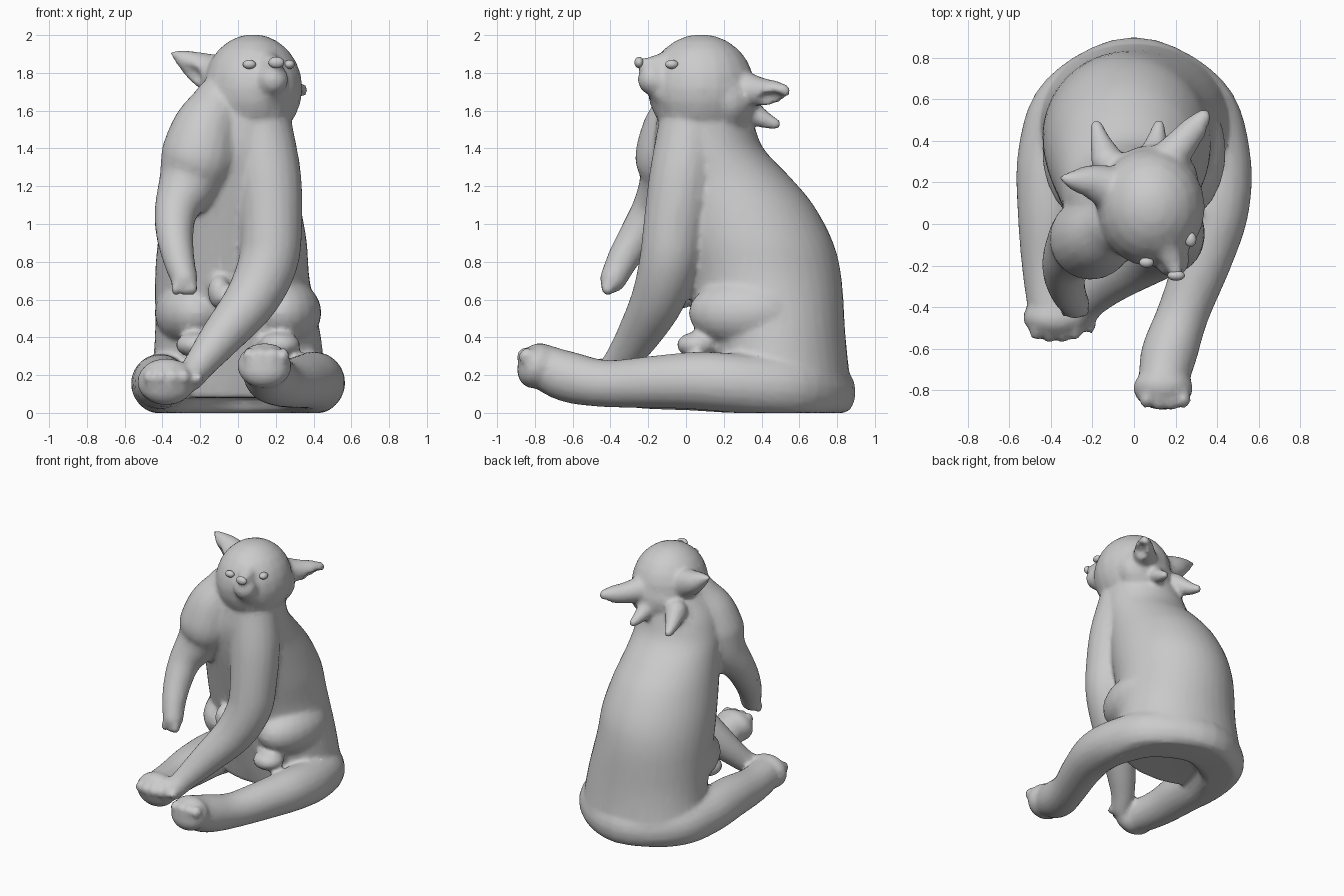
import bpy, bmesh, math
from mathutils import Vector, Matrix, Quaternion

if "Cube" in bpy.data.objects:
    bpy.data.objects.remove(bpy.data.objects["Cube"])

bm = bmesh.new()          # all body volumes, fused later by a voxel remesh
SEG = 20


def loft(target, rings):
    vs = [[target.verts.new(p) for p in r] for r in rings]
    n = len(rings[0])
    for a, b in zip(vs, vs[1:]):
        for i in range(n):
            j = (i + 1) % n
            target.faces.new((a[i], a[j], b[j], b[i]))
    target.faces.new(vs[0][::-1])
    target.faces.new(vs[-1])


def spline(pts, steps=5):
    """Catmull-Rom through tuples of any length."""
    p = [Vector(q) for q in pts]
    p = [p[0] * 2 - p[1]] + p + [p[-1] * 2 - p[-2]]
    out = []
    for i in range(1, len(p) - 2):
        a, b, c, d = p[i - 1:i + 3]
        for k in range(steps):
            t = k / steps
            out.append(0.5 * (2 * b + (c - a) * t + (2 * a - 5 * b + 4 * c - d) * t * t
                              + (3 * b - a - 3 * c + d) * t ** 3))
    return out + [p[-2]]


def ball(target, c, r, rot=(0, 0, 0)):
    r = (r, r, r) if isinstance(r, float) else r
    m = Matrix.Translation(c)
    for ang, ax in zip(rot, 'XYZ'):
        m = m @ Matrix.Rotation(math.radians(ang), 4, ax)
    bmesh.ops.create_uvsphere(target, u_segments=20, v_segments=12, radius=1,
                              matrix=m @ Matrix.Diagonal((*r, 1)))


def tube(target, pts):
    """Round-ended limb through (x, y, z, radius) points."""
    path = spline(pts)
    pos = [v.to_3d() for v in path]
    rings, q, prev = [], Quaternion(), Vector((0, 0, 1))
    for i, p in enumerate(pos):
        t = (pos[min(i + 1, len(pos) - 1)] - pos[max(i - 1, 0)]).normalized()
        q = prev.rotation_difference(t) @ q
        prev = t
        rings.append([p + q @ Vector((math.cos(a), math.sin(a), 0)) * path[i][3]
                      for a in (2 * math.pi * k / SEG for k in range(SEG))])
    loft(target, rings)
    for e in (0, -1):
        ball(target, pos[e], float(path[e][3]))


def to_object(name, mesh_bm):
    bmesh.ops.recalc_face_normals(mesh_bm, faces=mesh_bm.faces)
    me = bpy.data.meshes.new(name)
    mesh_bm.to_mesh(me)
    mesh_bm.free()
    ob = bpy.data.objects.new(name, me)
    bpy.context.collection.objects.link(ob)
    return ob


def apply_all(ob):
    bpy.context.view_layer.objects.active = ob
    for m in list(ob.modifiers):
        bpy.ops.object.modifier_apply(modifier=m.name)


# torso: elliptical sections (z, centre x, centre y, half width, half depth)
torso = [(.08, 0, .52, .47, .36), (.4, 0, .46, .44, .385), (.7, -.03, .41, .41, .415),
         (.9, -.03, .36, .395, .42), (1.1, -.03, .28, .36, .395), (1.25, -.03, .2, .33, .35),
         (1.4, -.02, .12, .31, .29), (1.55, 0, .1, .28, .255), (1.72, .05, .09, .22, .22)]
loft(bm, [[Vector((s[1] + s[3] * math.cos(a), s[2] + s[4] * math.sin(a), s[0]))
           for a in (2 * math.pi * k / 40 for k in range(40))] for s in spline(torso, 4)])

# hind legs: one horseshoe running from foot to foot around the rump
tube(bm, [(.14, -.76, .245, .12), (.17, -.62, .19, .135), (.24, -.42, .155, .125),
          (.34, -.15, .165, .14), (.40, .08, .17, .155), (.40, .33, .15, .16),
          (.30, .58, .13, .17), (0, .73, .11, .17), (-.30, .58, .13, .17),
          (-.40, .33, .15, .16), (-.41, .05, .16, .15), (-.41, -.2, .15, .13),
          (-.39, -.4, .16, .12), (-.37, -.44, .165, .115)])
# feet with toes
ball(bm, (.14, -.79, .25), (.145, .10, .125), (-25, 0, 0))
ball(bm, (-.38, -.45, .165), (.155, .10, .125))
for i in range(4):
    ball(bm, (.06 + .06 * i, -.86 + .012 * abs(i - 1.5), .30), (.034, .045, .045))
    ball(bm, (-.47 + .062 * i, -.53 + .012 * abs(i - 1.5), .19), (.033, .05, .045))

# thighs
for s in (1, -1):
    ball(bm, (.25 * s, .31, .53), (.19, .30, .18), (0, 0, -8 * s))
    ball(bm, (.22 * s, .06, .36), (.11, .11, .07))
ball(bm, (-.10, -.02, .64), (.06, .08, .09))

# supporting arm, crossing over to the other foot
tube(bm, [(.12, .02, 1.5, .17), (.16, -.02, 1.25, .175), (.175, -.06, 1.0, .165),
          (.16, -.09, .8, .158), (.07, -.15, .6, .142), (-.09, -.26, .4, .112),
          (-.20, -.36, .26, .085), (-.25, -.43, .19, .075)])
# hanging arm with bulging shoulder
tube(bm, [(-.10, .0, 1.64, .14), (-.17, -.05, 1.5, .18), (-.21, -.07, 1.35, .2),
          (-.26, -.09, 1.22, .165), (-.325, -.17, 1.08, .118), (-.335, -.25, .95, .1),
          (-.315, -.33, .82, .085), (-.285, -.385, .71, .072)])
for i in range(3):
    ball(bm, (-.33 + .045 * i, -.415, .66), (.027, .035, .04))
    ball(bm, (-.31 + .05 * i, -.49, .18), (.028, .04, .03))

# head, cheeks and muzzle turned slightly to one side
ball(bm, (.08, .08, 1.72), (.262, .285, .285))
ball(bm, (.09, .22, 1.66), (.22, .16, .18))
tube(bm, [(.11, -.01, 1.74, .18), (.155, -.11, 1.75, .13), (.185, -.175, 1.765, .082)])
tube(bm, [(.15, -.09, 1.84, .08), (.185, -.18, 1.84, .05), (.2, -.225, 1.845, .036)])
ball(bm, (.14, -.09, 1.69), (.13, .11, .07))

# two small tufts on the nape
for x in (-.18, .12):
    tube(bm, [(x * .7, .30, 1.62, .08), (x * .9, .40, 1.56, .05), (x, .47, 1.53, .032)])


# ears: tapered tubes hollowed by a temporary ellipsoid
def ear(name, pts, hollow, radii, rot):
    e = bmesh.new()
    tube(e, pts)
    ob = to_object(name, e)
    r = ob.modifiers.new('solid', 'REMESH')
    r.mode, r.voxel_size = 'VOXEL', .014
    c = bmesh.new()
    ball(c, hollow, radii, rot)
    cut = to_object('ear_cutter', c)
    cut.hide_render = True
    b = ob.modifiers.new('hollow', 'BOOLEAN')
    b.operation, b.object, b.solver = 'DIFFERENCE', cut, 'EXACT'
    apply_all(ob)
    bm.from_mesh(ob.data)
    for o in (ob, cut):
        bpy.data.objects.remove(o)


ear('left_ear', [(-.08, .16, 1.77, .12), (-.2, .2, 1.825, .088), (-.28, .21, 1.87, .055),
                 (-.345, .22, 1.905, .02)],
    (-.27, .12, 1.80), (.09, .055, .05), (0, 30, 0))
ear('right_ear', [(.14, .28, 1.72, .1), (.24, .40, 1.7, .075), (.30, .47, 1.7, .062),
                  (.335, .515, 1.705, .04)],
    (.335, .46, 1.66), (.045, .09, .04), (0, 0, -35))

# fuse everything into one skin, resting flat on the ground
for v in bm.verts:
    v.co.z = max(v.co.z, .0)
body = to_object('bear_body', bm)
m = body.modifiers.new('fuse', 'REMESH')
m.mode, m.voxel_size = 'VOXEL', .017
m = body.modifiers.new('soften', 'SMOOTH')
m.factor, m.iterations = .5, 5
m = body.modifiers.new('facets', 'DECIMATE')
m.ratio = .3
apply_all(body)
for v in body.data.vertices:
    v.co.z = max(v.co.z, 0)

# nose and eyes
nose = bmesh.new()
ball(nose, (.203, -.248, 1.855), (.042, .025, .03))
eyes = bmesh.new()
ball(eyes, (.06, -.185, 1.845), (.035, .025, .024))
ball(eyes, (.272, -.075, 1.845), (.028, .035, .024))
for ob in (body, to_object('nose', nose), to_object('eyes', eyes)):
    for p in ob.data.polygons:
        p.use_smooth = True
